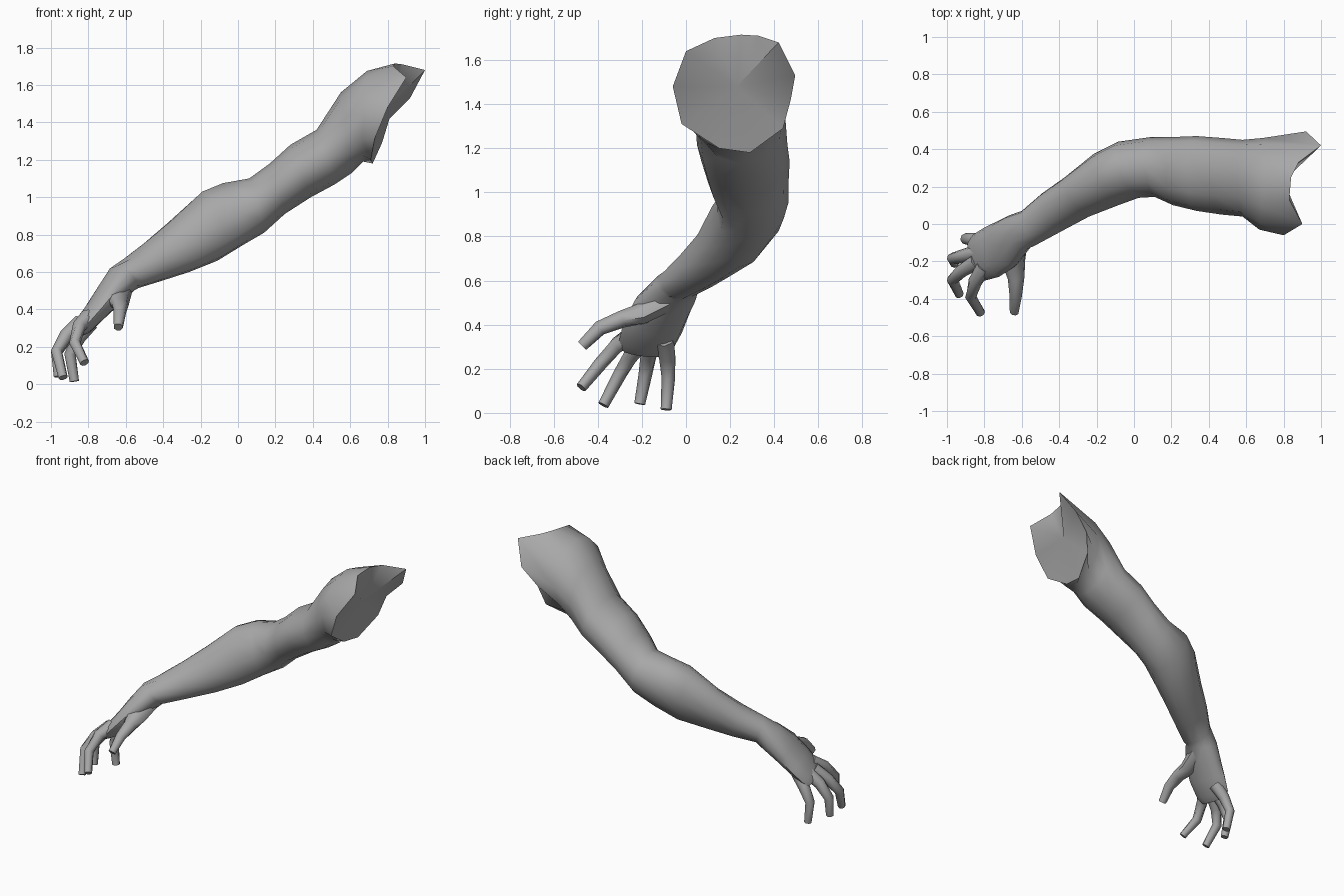
import bpy, bmesh, math
from mathutils import Vector as V

old = bpy.data.objects.get("Cube")
if old:
    bpy.data.objects.remove(old, do_unlink=True)

grey = bpy.data.materials.new("plain grey")
grey.use_nodes = True
grey.diffuse_color = (0.4, 0.4, 0.4, 1)
bsdf = next(n for n in grey.node_tree.nodes if n.type == 'BSDF_PRINCIPLED')
bsdf.inputs["Base Color"].default_value = (0.4, 0.4, 0.4, 1)
bsdf.inputs["Roughness"].default_value = 0.8


def ellipse(c, w, u, n):
    """Ring of n points around c, spanned by half-axes w and u."""
    return [c + w * math.cos(2 * math.pi * k / n) + u * math.sin(2 * math.pi * k / n)
            for k in range(n)]


def path_rings(path, n):
    """Rings square to a path of (centre, half width, half thickness)."""
    pts = [V(p[0]) for p in path]
    rings = []
    for i, (_, rw, rt) in enumerate(path):
        d = (pts[min(i + 1, len(pts) - 1)] - pts[max(i - 1, 0)]).normalized()
        w = V((0.12, -1, 0))
        w = (w - d * w.dot(d)).normalized()
        rings.append(ellipse(pts[i], w * rw, d.cross(w) * rt, n))
    return rings


def loft(name, rings, start=None, end=None, angle=50):
    """Skin the rings and close both ends with fans."""
    bm = bmesh.new()
    loops = [[bm.verts.new(p) for p in r] for r in rings]
    n = len(loops[0])
    for a, b in zip(loops, loops[1:]):
        for k in range(n):
            j = (k + 1) % n
            bm.faces.new((a[k], a[j], b[j], b[k]))
    for loop, tip in ((loops[0], start), (loops[-1], end)):
        mid = sum((v.co for v in loop), V()) / n
        hub = bm.verts.new(tip or mid)
        for k in range(n):
            bm.faces.new((loop[k], loop[(k + 1) % n], hub))
    bmesh.ops.recalc_face_normals(bm, faces=bm.faces)
    me = bpy.data.meshes.new(name)
    bm.to_mesh(me)
    bm.free()
    me.materials.append(grey)
    ob = bpy.data.objects.new(name, me)
    bpy.context.collection.objects.link(ob)
    bpy.ops.object.select_all(action='DESELECT')
    ob.select_set(True)
    bpy.context.view_layer.objects.active = ob
    bpy.ops.object.shade_smooth_by_angle(angle=math.radians(angle))
    return ob


# Saddle-shaped cut at the shoulder: front, top, back, bottom
shoulder_rim = [V(p) for p in (
    (0.80, -0.06, 1.48), (0.90, 0.00, 1.64), (0.83, 0.13, 1.70), (0.84, 0.25, 1.715),
    (0.88, 0.33, 1.71), (1.00, 0.42, 1.68), (0.92, 0.495, 1.53), (0.81, 0.475, 1.42),
    (0.77, 0.44, 1.29), (0.72, 0.29, 1.18), (0.71, 0.15, 1.20), (0.73, -0.02, 1.31))]

# Arm sections: top x z, bottom x z, front x y, back x y
sections = [
    (0.69, 1.675, 0.67, 1.19, 0.70, -0.03, 0.72, 0.46),
    (0.55, 1.56, 0.61, 1.13, 0.58, 0.04, 0.58, 0.45),
    (0.42, 1.36, 0.52, 1.07, 0.47, 0.05, 0.47, 0.46),
    (0.28, 1.28, 0.39, 1.00, 0.34, 0.07, 0.34, 0.47),
    (0.17, 1.18, 0.25, 0.91, 0.21, 0.10, 0.21, 0.465),
    (0.06, 1.10, 0.14, 0.81, 0.09, 0.145, 0.07, 0.465),
    (-0.08, 1.075, 0.02, 0.74, 0.03, 0.14, -0.08, 0.44),
    (-0.19, 1.03, -0.11, 0.66, -0.08, 0.10, -0.21, 0.375),
    (-0.35, 0.88, -0.26, 0.60, -0.24, 0.04, -0.37, 0.25),
    (-0.48, 0.77, -0.40, 0.555, -0.39, -0.04, -0.49, 0.165),
    (-0.59, 0.685, -0.53, 0.515, -0.53, -0.11, -0.61, 0.07)]
arm_rings = [shoulder_rim]
for tx, tz, bx, bz, fx, fy, kx, ky in sections:
    arm_rings.append(ellipse(V(((tx + bx) / 2, (fy + ky) / 2, (tz + bz) / 2)),
                             V((fx - kx, fy - ky, 0)) / 2, V((tx - bx, 0, tz - bz)) / 2, 12))

# Palm continues the arm and narrows in thickness toward the knuckles
palm = path_rings([
    ((-0.62, -0.045, 0.56), 0.108, 0.088), ((-0.69, -0.11, 0.475), 0.135, 0.075),
    ((-0.76, -0.15, 0.39), 0.14, 0.06), ((-0.83, -0.18, 0.31), 0.128, 0.05),
    ((-0.86, -0.19, 0.275), 0.105, 0.03)], 12)
loft("arm", arm_rings + palm, start=V((0.80, 0.23, 1.48)))

# Fingers: base, knuckle, middle joint and tip
fingers = {
    "index_finger": ((-0.80, -0.23, 0.36), (-0.85, -0.31, 0.31), (-0.872, -0.39, 0.22), (-0.82, -0.475, 0.115)),
    "middle_finger": ((-0.84, -0.20, 0.33), (-0.92, -0.25, 0.26), (-0.97, -0.30, 0.175), (-0.935, -0.375, 0.035)),
    "ring_finger": ((-0.82, -0.15, 0.33), (-0.91, -0.17, 0.26), (-0.97, -0.185, 0.17), (-0.96, -0.21, 0.04)),
    "little_finger": ((-0.79, -0.10, 0.33), (-0.85, -0.085, 0.25), (-0.898, -0.08, 0.16), (-0.875, -0.09, 0.015)),
}
for name, pts in fingers.items():
    radii = (0.045, 0.037, 0.031, 0.025)
    loft(name, path_rings([(p, r, r) for p, r in zip(pts, radii)], 8))

# Thumb with its broad root
loft("thumb", path_rings([
    ((-0.63, -0.08, 0.52), 0.06, 0.07), ((-0.645, -0.20, 0.45), 0.05, 0.066),
    ((-0.63, -0.29, 0.425), 0.04, 0.045), ((-0.632, -0.39, 0.385), 0.035, 0.034),
    ((-0.64, -0.47, 0.305), 0.027, 0.025)], 8))
